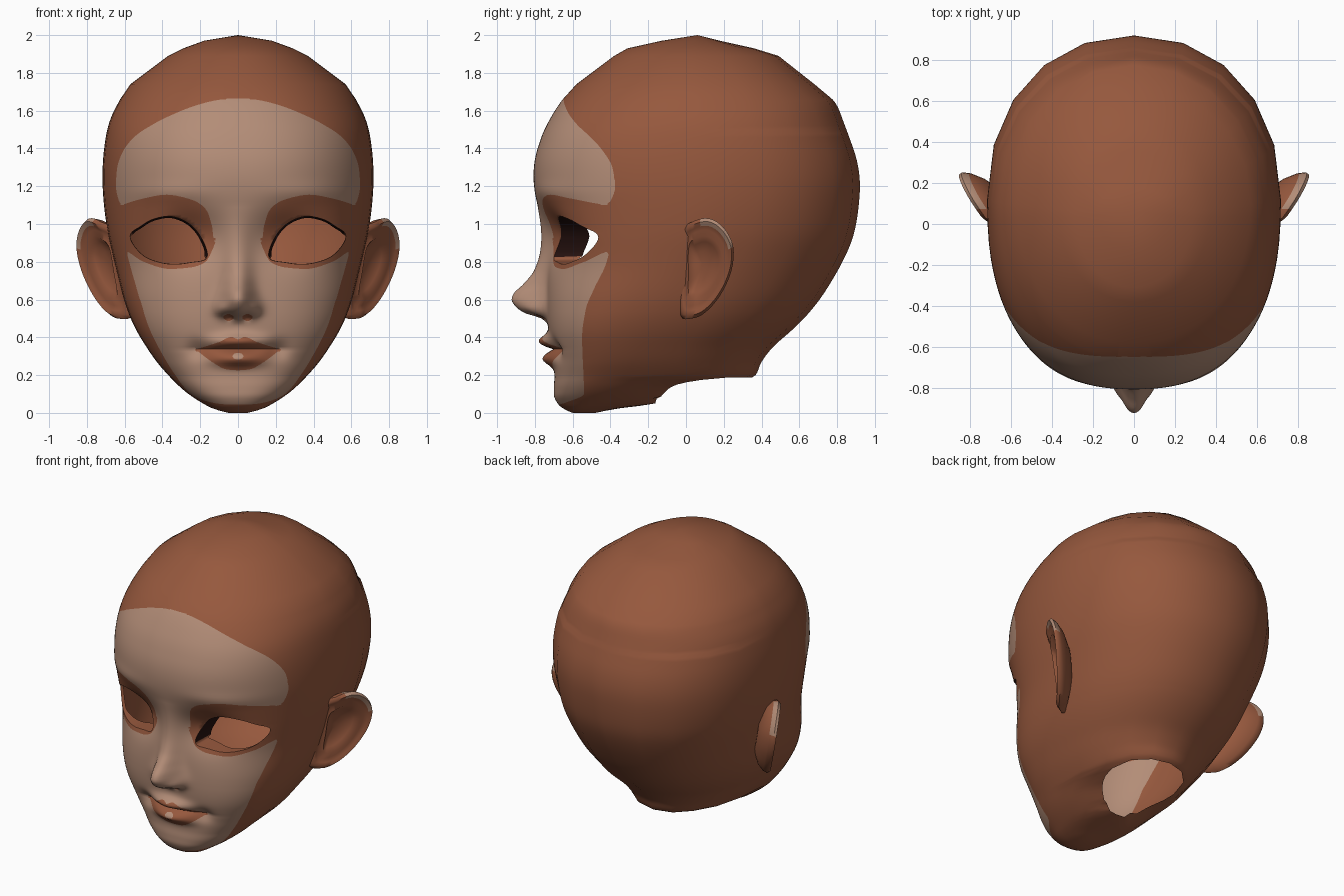
import bpy, bmesh, math
from math import exp, hypot, atan2

if "Cube" in bpy.data.objects:
    bpy.data.objects.remove(bpy.data.objects["Cube"])


def material(name, rgb):
    m = bpy.data.materials.new(name)
    m.diffuse_color = (*rgb, 1)
    m.use_nodes = True
    m.node_tree.nodes["Principled BSDF"].inputs["Base Color"].default_value = m.diffuse_color
    return m


SKIN = material("brown_skin", (0.305, 0.098, 0.047))
PALE = material("pale_face", (0.45, 0.265, 0.185))
DARK = material("dark_lash", (0.02, 0.006, 0.005))


def curve(pts):
    """Smooth function through (position, value) points without overshoot."""
    d = [(b[1] - a[1]) / (b[0] - a[0]) for a, b in zip(pts, pts[1:])]
    m = [d[0]] + [0 if a * b <= 0 else 2 * a * b / (a + b) for a, b in zip(d, d[1:])] + [d[-1]]

    def f(t):
        if t <= pts[0][0]:
            return pts[0][1]
        if t >= pts[-1][0]:
            return pts[-1][1]
        i = max(k for k in range(len(d)) if pts[k][0] <= t)
        h = pts[i + 1][0] - pts[i][0]
        s = (t - pts[i][0]) / h
        return ((2*s**3 - 3*s**2 + 1) * pts[i][1] + (s**3 - 2*s**2 + s) * h * m[i]
                + (3*s**2 - 2*s**3) * pts[i + 1][1] + (s**3 - s**2) * h * m[i + 1])
    return f


def soft(f):
    """Even out a section function over the middle of the head."""
    cache = {}

    def g(z):
        if z not in cache:
            r = .035 * max(0, min(1, (z - .25) / .3, (1.72 - z) / .3))
            cache[z] = sum(f(z + k * r) for k in range(-3, 4)) / 7
        return cache[z]
    return g


def closed_spline(p, n):
    """Closed smooth outline through 2D points."""
    out = []
    for i in range(len(p)):
        a, b, c, e = (p[(i + k - 1) % len(p)] for k in range(4))
        for j in range(n):
            t = j / n
            out.append([0.5 * (2*b[k] + (c[k] - a[k]) * t + (2*a[k] - 5*b[k] + 4*c[k] - e[k]) * t*t
                               + (3*b[k] - a[k] - 3*c[k] + e[k]) * t**3) for k in (0, 1)])
    return out


def finish(bm, name):
    me = bpy.data.meshes.new(name)
    bm.to_mesh(me)
    bm.free()
    for m in (SKIN, PALE, DARK):
        me.materials.append(m)
    ob = bpy.data.objects.new(name, me)
    bpy.context.collection.objects.link(ob)
    bpy.ops.object.select_all(action='DESELECT')
    ob.select_set(True)
    bpy.context.view_layer.objects.active = ob
    bpy.ops.object.shade_smooth_by_angle(angle=math.radians(55))


# Head cross-sections: height, half width, front y, back y, y of widest point
SECTIONS = [
    (0, .05, -.60, -.48, -.55), (.02, .125, -.645, -.38, -.54), (.05, .185, -.68, -.17, -.48),
    (.1, .262, -.70, -.08, -.42), (.14, .31, -.70, 0, -.38), (.175, .345, -.697, .18, -.35),
    (.19, .36, -.696, .36, -.33), (.27, .43, -.697, .40, -.28), (.36, .492, -.71, .47, -.24),
    (.47, .557, -.735, .60, -.17), (.61, .61, -.74, .72, -.09), (.75, .64, -.735, .80, -.02),
    (.9, .68, -.745, .88, .05), (1.05, .705, -.775, .91, .1), (1.25, .72, -.814, .925, .12),
    (1.42, .708, -.785, .88, .12), (1.52, .69, -.74, .84, .12), (1.63, .64, -.675, .80, .1),
    (1.74, .57, -.58, .68, .1), (1.89, .37, -.38, .49, .07), (1.93, .29, -.31, .36, .06),
    (1.97, .18, -.13, .18, .06)]
WIDTH, FRONT, BACK, MID = (soft(curve([(s[0], s[k]) for s in SECTIONS])) for k in (1, 2, 3, 4))
# Squareness of the front half
POWER = curve([(0, 2.2), (.15, 2.6), (.4, 2.75), (.6, 2.6), (.8, 2.4), (1.4, 2.4), (1.7, 2.15), (2, 2)])
NOSE = curve([(.47, 0), (.5, .03), (.53, .12), (.57, .17), (.6, .185), (.63, .175), (.68, .125),
              (.75, .07), (.85, .035), (1.0, .01), (1.1, 0)])


def bump(x, z, cx, cz, sx, sz):
    return exp(-((x - cx) / sx) ** 2 - ((z - cz) / sz) ** 2)


def relief(x, z):
    """Forward relief of the nose, lips and eye sockets."""
    x = abs(x)
    d = NOSE(z) * exp(-(x / (.07 + .018 * exp(-((z - .56) / .08) ** 2))) ** 2.3)
    d += .03 * bump(x, z, .088, .55, .032, .035)      # nostril wings
    d -= .025 * bump(x, z, .045, .505, .02, .018)     # nostrils
    d += .065 * bump(x, z, 0, .378, .13, .037)        # upper lip
    d += .062 * bump(x, z, 0, .285, .13, .038)        # lower lip
    d -= .032 * bump(x, z, 0, .337, .18, .011)        # mouth line
    d -= .03 * bump(x, z, .21, .335, .06, .05)        # mouth corners
    d -= .085 * bump(x, z, .26, .93, .16, .13)        # eye socket
    d += .012 * bump(x, z, .38, 1.17, .2, .05)        # brow
    return d


def front_y(x, z):
    u, p = min(1, abs(x) / WIDTH(z)), POWER(z)
    return MID(z) - (MID(z) - FRONT(z)) * (1 - u ** p) ** (1 / p) - relief(x, z)


# Eye opening as a radius by angle
EYE = (.37, .91)
eye_pts = sorted((atan2(z - EYE[1], x - EYE[0]), hypot(x - EYE[0], z - EYE[1])) for x, z in closed_spline(
    [(.165, .82), (.185, .91), (.25, .995), (.35, 1.04), (.45, 1.025), (.52, .985), (.57, .945),
     (.55, .885), (.48, .82), (.36, .788), (.25, .797)], 6))
eye_pts = ([(eye_pts[-1][0] - math.tau, eye_pts[-1][1])] + eye_pts
           + [(eye_pts[0][0] + math.tau, eye_pts[0][1])])


def eye_ratio(x, z):
    a = atan2(z - EYE[1], abs(x) - EYE[0])
    p, q = next((p, q) for p, q in zip(eye_pts, eye_pts[1:]) if p[0] <= a <= q[0])
    r = p[1] + (q[1] - p[1]) * (a - p[0]) / max(1e-9, q[0] - p[0])
    return hypot(abs(x) - EYE[0], z - EYE[1]) / r


def neck_ratio(x, y):
    return hypot(x / .25, (y - .09) / .26)


# Colour zones of the face
PALE_EDGE = curve([(.03, -.72), (.06, -.62), (.1, -.54), (.4, -.55), (.55, -.53), (.65, -.49), (.8, -.42),
                   (.9, -.4), (1.08, -.45), (1.12, -.4), (1.2, -.375), (1.3, -.39), (1.38, -.435),
                   (1.45, -.495), (1.53, -.58), (1.6, -.63), (1.655, -.648), (1.68, -.65), (1.7, -.75)])
LID_TOP = curve([(.12, .9), (.14, 1.0), (.17, 1.08), (.25, 1.13), (.38, 1.155), (.5, 1.135), (.65, 1.09)])
LID_LOW = curve([(.12, .9), (.17, .8), (.25, .77), (.36, .762), (.5, .80), (.6, .86), (.65, .87)])
LIP_TOP = curve([(0, .388), (.035, .402), (.1, .375), (.22, .337)])
LIP_LOW = curve([(0, .225), (.06, .23), (.13, .265), (.22, .332)])


def pale_field(c):
    """Positive on the pale part of the face."""
    x, z = abs(c.x), c.z
    eye = min(x - .12, z - LID_LOW(x), LID_TOP(x) - z)
    lip = min(.22 - x, z - LIP_LOW(x), LIP_TOP(x) - z, .02 * (hypot(x / .03, (z - .3) / .018) - 1))
    nostril = .02 * (1 - hypot((x - .05) / .028, (z - .505) / .018))
    return min(PALE_EDGE(z) - c.y, -eye, -lip, -nostril)


def paint_face(bm):
    """Cut the mesh along the edge of the pale zone and colour both sides."""
    s = {v: pale_field(v.co) for v in bm.verts}
    cuts = []
    for e in list(bm.edges):
        a, b = e.verts
        if s[a] * s[b] < 0:
            t = s[a] / (s[a] - s[b])
            cuts.append(bmesh.utils.edge_split(e, a, min(.95, max(.05, t)))[1])
    bmesh.ops.connect_verts(bm, verts=cuts)
    for f in bm.faces:
        f.material_index = int(pale_field(f.calc_center_median()) > 0)


def build_head():
    bm = bmesh.new()
    zs = [i * .0125 for i in range(88)] + [1.1 + i * .02 for i in range(29)] + [1.74, 1.89, 1.93, 1.97]
    us = [i * .025 for i in range(37)] + [.92, .94, .96, .975, .988, .997, 1]
    rings = []
    for z in zs:
        w, half = WIDTH(z), [(u * WIDTH(z), front_y(u * WIDTH(z), z)) for u in us]
        q = 2 / (2.15 if z < 1.5 else 2.05)
        for k in range(1, 6):
            a = math.radians(18 * k)
            half.append((w * math.cos(a) ** q if k < 5 else 0,
                         MID(z) + (BACK(z) - MID(z)) * math.sin(a) ** q))
        loop = half + [(-x, y) for x, y in half[-2:0:-1]]
        rings.append([bm.verts.new((x, y, z)) for x, y in loop])
    n = len(rings[0])
    for a, b in zip(rings, rings[1:]):
        for j in range(n):
            bm.faces.new((a[j], a[(j + 1) % n], b[(j + 1) % n], b[j]))
    top, low = bm.verts.new((0, .06, 2)), bm.verts.new((0, -.55, 0))
    for j in range(n):
        bm.faces.new((rings[-1][j], rings[-1][(j + 1) % n], top))
        bm.faces.new((rings[0][(j + 1) % n], rings[0][j], low))

    # Open the eyes and the neck
    gone = []
    for f in bm.faces:
        c = f.calc_center_median()
        if (c.y < -.3 and eye_ratio(c.x, c.z) < 1) or (c.z < .3 and neck_ratio(c.x, c.y) < 1):
            gone.append(f)
    bmesh.ops.delete(bm, geom=gone, context='FACES')
    for v in {v for e in bm.edges if e.is_boundary for v in e.verts}:
        if v.co.z > .6:
            k = 1 / eye_ratio(v.co.x, v.co.z)
            x = EYE[0] + (abs(v.co.x) - EYE[0]) * k
            z = EYE[1] + (v.co.z - EYE[1]) * k
            v.co = (math.copysign(x, v.co.x), front_y(x, z), z)
        else:
            k = min(1.2, max(.85, 1 / neck_ratio(v.co.x, v.co.y)))
            v.co.x *= k
            v.co.y = .09 + (v.co.y - .09) * k
    paint_face(bm)

    # Turn the eyelids inward, dark along the upper lid and deep beside the nose
    def upper(c):
        return c.z > .82 + (abs(c.x) - .165) * .32
    lids = [e for e in bm.edges if e.is_boundary and e.verts[0].co.z > .6]
    new = bmesh.ops.extrude_edge_only(bm, edges=lids)["geom"]
    for v in (g for g in new if isinstance(g, bmesh.types.BMVert)):
        k = .07 if upper(v.co) else .01
        deep = max(0, min(1, (.48 - abs(v.co.x)) / .28))
        v.co.x += (math.copysign(EYE[0], v.co.x) - v.co.x) * k
        v.co.z += (EYE[1] - v.co.z) * k
        v.co.y += (.05 if k > .05 else .03) + .1 * deep
    for f in (g for g in new if isinstance(g, bmesh.types.BMFace)):
        f.material_index = 2 if upper(f.calc_center_median()) else 0
    finish(bm, "head")


def build_ear(name, side):
    bm = bmesh.new()
    outline = closed_spline([(-.03, .95), (.03, 1.01), (.12, 1.03), (.2, .98), (.25, .88), (.24, .75),
                             (.18, .62), (.1, .53), (.03, .5), (-.03, .52), (-.035, .72)], 4)
    # Scale and outward offset of rings from the hollow over the rim to the back
    steps = [(.08, -.05), (.3, -.045), (.5, -.025), (.62, .002), (.75, -.004), (.84, .01), (.93, .02),
             (1, 0), (.97, -.035), (.82, -.08), (.5, -.12)]
    rings = []
    for r, dx in steps:
        ring = []
        for y, z in outline:
            y, z = .09 + (y - .09) * r, .78 + (z - .78) * r
            x = .60 + .17 * (z - .5) + .64 * (y + .03) + dx - .7 * max(0, .03 - y)
            ring.append(bm.verts.new((side * x, y, z)))
        rings.append(ring)
    n = len(outline)
    for i, (a, b) in enumerate(zip(rings, rings[1:])):
        for j in range(n):
            f = bm.faces.new((a[j], a[(j + 1) % n], b[(j + 1) % n], b[j]))
            c = f.calc_center_median()
            f.material_index = int(5 <= i <= 7 and c.z > .88 and c.y > .08)  # pale upper rim
    bm.faces.new(rings[0])
    bm.faces.new(rings[-1])
    bmesh.ops.recalc_face_normals(bm, faces=bm.faces[:])
    finish(bm, name)


build_head()
build_ear("right_ear", 1)
build_ear("left_ear", -1)
